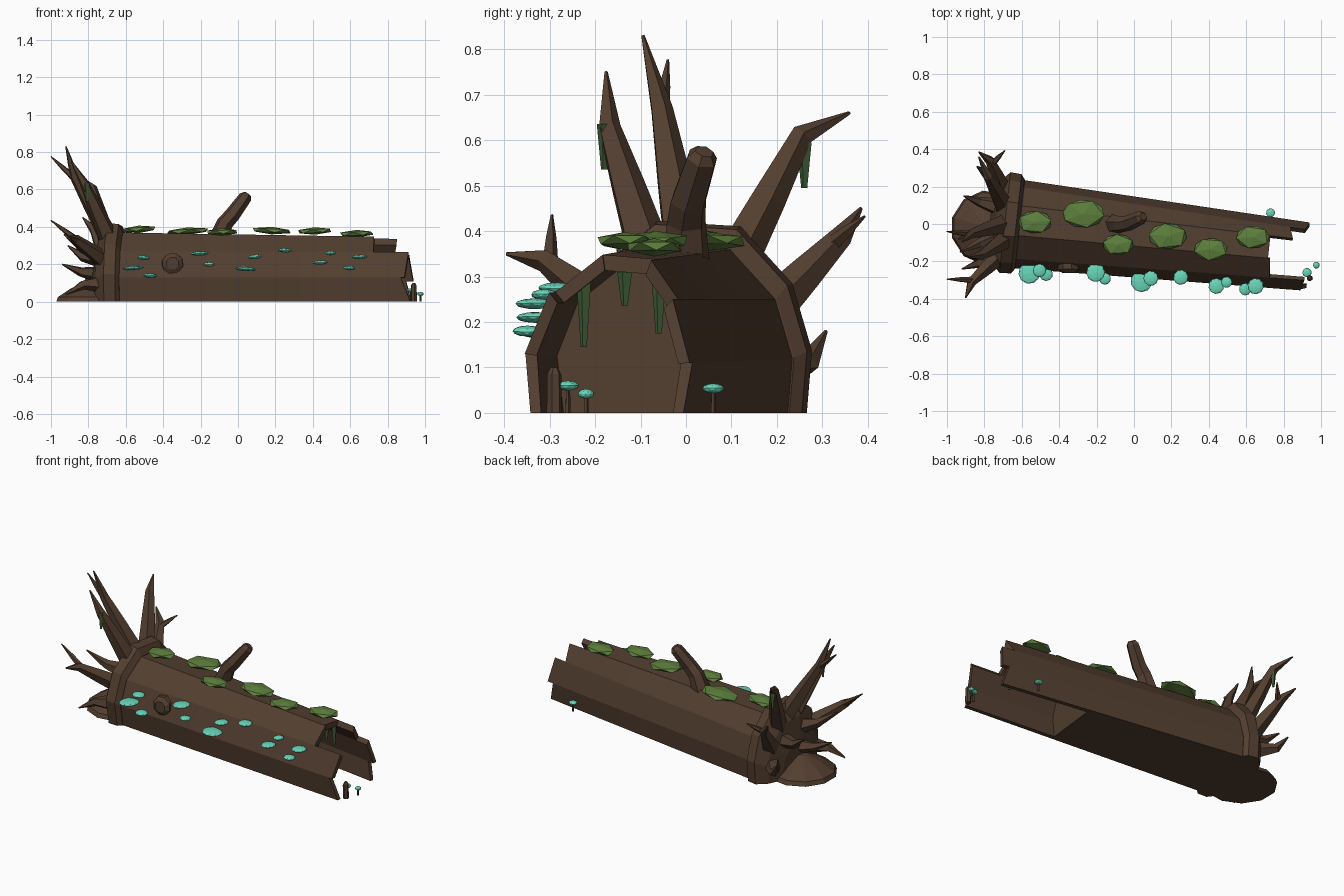
import bpy, bmesh, math, random
from mathutils import Vector, Matrix

if "Cube" in bpy.data.objects:
    bpy.data.objects.remove(bpy.data.objects["Cube"])

random.seed(4)


def material(name, rgb):
    m = bpy.data.materials.new(name)
    m.diffuse_color = (*rgb, 1)
    m.use_nodes = True
    m.node_tree.nodes["Principled BSDF"].inputs["Base Color"].default_value = m.diffuse_color
    return m


BARK = material("bark_brown", (0.085, 0.048, 0.029))
MOSS = material("moss_green", (0.112, 0.215, 0.047))
VINE = material("vine_dark_green", (0.052, 0.115, 0.038))
TEAL = material("mushroom_teal", (0.14, 0.68, 0.49))


def finish(name, bm, mat):
    bmesh.ops.recalc_face_normals(bm, faces=bm.faces[:])
    me = bpy.data.meshes.new(name)
    bm.to_mesh(me)
    bm.free()
    me.materials.append(mat)
    ob = bpy.data.objects.new(name, me)
    bpy.context.collection.objects.link(ob)
    return ob


def loft(bm, rings):
    """Skin a list of closed rings and cap both ends."""
    vs = [[bm.verts.new(p) for p in r] for r in rings]
    n = len(vs[0])
    for a, b in zip(vs, vs[1:]):
        for i in range(n):
            j = (i + 1) % n
            bm.faces.new((a[i], a[j], b[j], b[i]))
    bm.faces.new(vs[0])
    bm.faces.new(vs[-1][::-1])


def tube(bm, path, radii, sides=5):
    """Tapered bent limb along a path."""
    pts = [Vector(p) for p in path]
    rings = []
    for i, p in enumerate(pts):
        d = (pts[min(i + 1, len(pts) - 1)] - pts[max(i - 1, 0)]).normalized()
        u = d.cross(Vector((0.3, 1, 0.1))).normalized()
        v = d.cross(u)
        rings.append([p + radii[i] * (math.cos(t) * u + math.sin(t) * v)
                      for t in (math.tau * k / sides for k in range(sides))])
    loft(bm, rings)


def pad(bm, loc, rx, ry, rz, subdiv=1):
    """Flattened faceted blob, randomly turned and slightly tilted."""
    turn = Matrix.Rotation(random.uniform(0, 6), 4, 'Z')
    tilt = Matrix.Rotation(random.uniform(-.08, .08), 4, 'Y')
    m = Matrix.Translation(loc) @ tilt @ Matrix.Diagonal((rx, ry, rz, 1)) @ turn
    bmesh.ops.create_icosphere(bm, subdivisions=subdiv, radius=1, matrix=m)


# Trunk cross-sections (y, z), front ground edge over the top to back ground edge
ROOT = [(-.215, 0), (-.235, .13), (-.185, .27), (-.06, .37),
        (.10, .36), (.20, .25), (.238, .12), (.228, 0)]
TIP = [(-.17, 0), (-.185, .13), (-.13, .265), (-.03, .345),
       (.085, .335), (.14, .25), (.18, .11), (.165, 0)]
X0, X1, HOLLOW = -.64, .9, .36


def place(x, y, z):
    """Lay the log slightly askew on the ground."""
    return Vector((x + .11 * y, y - .07 - .11 * x, z))


def section(x, i, scale=1.0):
    """Trunk corner i at x; scale below 1 gives the inner wall."""
    t = (x - X0) / (X1 - X0)
    y, z = Vector(ROOT[i]).lerp(Vector(TIP[i]), t)
    if z > 0:
        z = .1 + (z - .1) * scale
    return place(x, y * scale, z)


# Solid part of the trunk
bm = bmesh.new()
loft(bm, [[section(x, i) for i in range(8)] for x in (X0, -.1, HOLLOW)])
finish("trunk", bm, BARK)

# Hollow broken end: one plank of shell per side, each with its own length
ENDS = [(.94, .89), (.91, .925), (.74, .73), (.72, .72), (.84, .82), (.90, .92), (.88, .91)]
bm = bmesh.new()
for i, end in enumerate(ENDS):
    loft(bm, [[section(a, i), section(b, i + 1), section(b, i + 1, .86), section(a, i, .86)]
              for a, b in ((HOLLOW, HOLLOW), end)])
finish("broken_shell", bm, BARK)

# Flared collar and root plate
bm = bmesh.new()
loft(bm, [[place(x, y * s, z * s) for y, z in ROOT]
          for x, s in ((-.61, 1.01), (-.63, 1.12), (-.69, 1.14), (-.74, .9), (-.77, .5))])
finish("root_collar", bm, BARK)

# Low mound of roots and soil at the foot of the plate
bm = bmesh.new()
loft(bm, [[(-.78 + r * math.cos(k * math.tau / 11), -.02 + r * math.sin(k * math.tau / 11), z)
           for k in range(11)]
          for r, z in ((.20, 0), (.19, .025), (.12, .07), (.03, .11))])
finish("root_mound", bm, BARK)

# Roots: each leaves the plate, bends once and tapers to a point
bm = bmesh.new()


def root(y, z, bend, tip):
    base = Vector((-.69, y, z))
    tube(bm, [base, base.lerp(Vector(bend), .55), bend, tip], [.054, .04, .026, .004])


def fork(start, tip):
    tube(bm, [start, Vector(start).lerp(Vector(tip), .5), tip], [.019, .013, .003])


# tall upright roots
root(.0, .34, (-.875, -.055, .67), (-.92, -.095, .83))
fork((-.875, -.055, .66), (-1.0, -.04, .776))
root(-.08, .34, (-.82, -.17, .63), (-.89, -.176, .75))
# back roots
root(.09, .30, (-.78, .255, .61), (-.83, .36, .66))
root(.16, .20, (-.77, .34, .385), (-.83, .385, .45))
fork((-.76, .32, .37), (-.69, .393, .432))
root(.15, .10, (-.79, .27, .11), (-.84, .308, .18))
# front roots
root(-.14, .20, (-.87, -.31, .335), (-.90, -.395, .35))
fork((-.86, -.30, .33), (-1.0, -.295, .435))
root(-.16, .10, (-.83, -.21, .09), (-.92, -.24, .04))
# roots pointing straight out of the plate
root(-.06, .24, (-.83, -.105, .285), (-.93, -.15, .36))
root(-.02, .14, (-.84, -.05, .16), (-.94, -.08, .20))
root(.08, .22, (-.83, .12, .24), (-.91, .15, .30))
finish("roots", bm, BARK)

# Broken branch stub on top, knot on the front side
bm = bmesh.new()
tube(bm, [(-.11, .0, .32), (-.07, .0, .42), (-.03, .005, .465), (.04, .035, .56), (.05, .04, .575)],
     [.055, .045, .042, .036, .022], 6)
finish("branch_stub", bm, BARK)
bm = bmesh.new()
tube(bm, [(-.35, -.19, .20), (-.35, -.245, .205), (-.35, -.262, .205)], [.062, .058, .034], 8)
finish("knot", bm, BARK)

# Splinter post at the broken end
bm = bmesh.new()
tube(bm, [(.94, -.29, z) for z in (0, .085, .1)], [.017, .016, .008], 6)
finish("splinter_post", bm, BARK)

# Moss pads along the top
bm = bmesh.new()
for x, y, z, r in ((-.53, .01, .387, .10), (-.27, .055, .377, .125), (-.085, -.11, .373, .092),
                   (.18, -.065, .38, .115), (.41, -.135, .378, .10), (.635, -.07, .364, .10)):
    pad(bm, (x, y, z), r, r * .67, .02)
finish("moss_pads", bm, MOSS)

# Hanging strands under the broken lip and from the roots
bm = bmesh.new()
for x, y, top, low in ((.70, -.225, .295, .145), (.70, -.135, .31, .235), (.70, -.06, .30, .175),
                       (-.81, -.18, .635, .535), (-.775, .26, .595, .495)):
    tube(bm, [(x, y, top), (x, y, low)], [.017, .007], 4)
finish("hanging_moss", bm, VINE)

# Shelf mushrooms, seated on the front side by their x and height
bm = bmesh.new()
for x, z, r in ((-.56, .18, .058), (-.505, .235, .036), (-.47, .14, .036), (-.205, .258, .05),
                (-.155, .2, .032), (.04, .175, .058), (.09, .24, .04), (.25, .275, .04),
                (.44, .21, .042), (.495, .26, .03), (.595, .18, .033), (.65, .24, .043)):
    y = -.262 - .075 * (x + .56) + .5 * max(0, z - .2)
    pad(bm, (x, y, z), r, r, .012, 2)
finish("shelf_mushrooms", bm, TEAL)

# Small ground mushrooms: caps and stems
caps, stems = bmesh.new(), bmesh.new()
for x, y, z, r in ((.925, -.26, .06, .025), (.975, -.22, .042, .018), (.73, .06, .054, .024)):
    pad(caps, (x, y, z), r, r, .011, 2)
    tube(stems, [(x, y, 0), (x, y, z)], [.006, .005], 5)
finish("ground_mushroom_caps", caps, TEAL)
finish("ground_mushroom_stems", stems, BARK)
